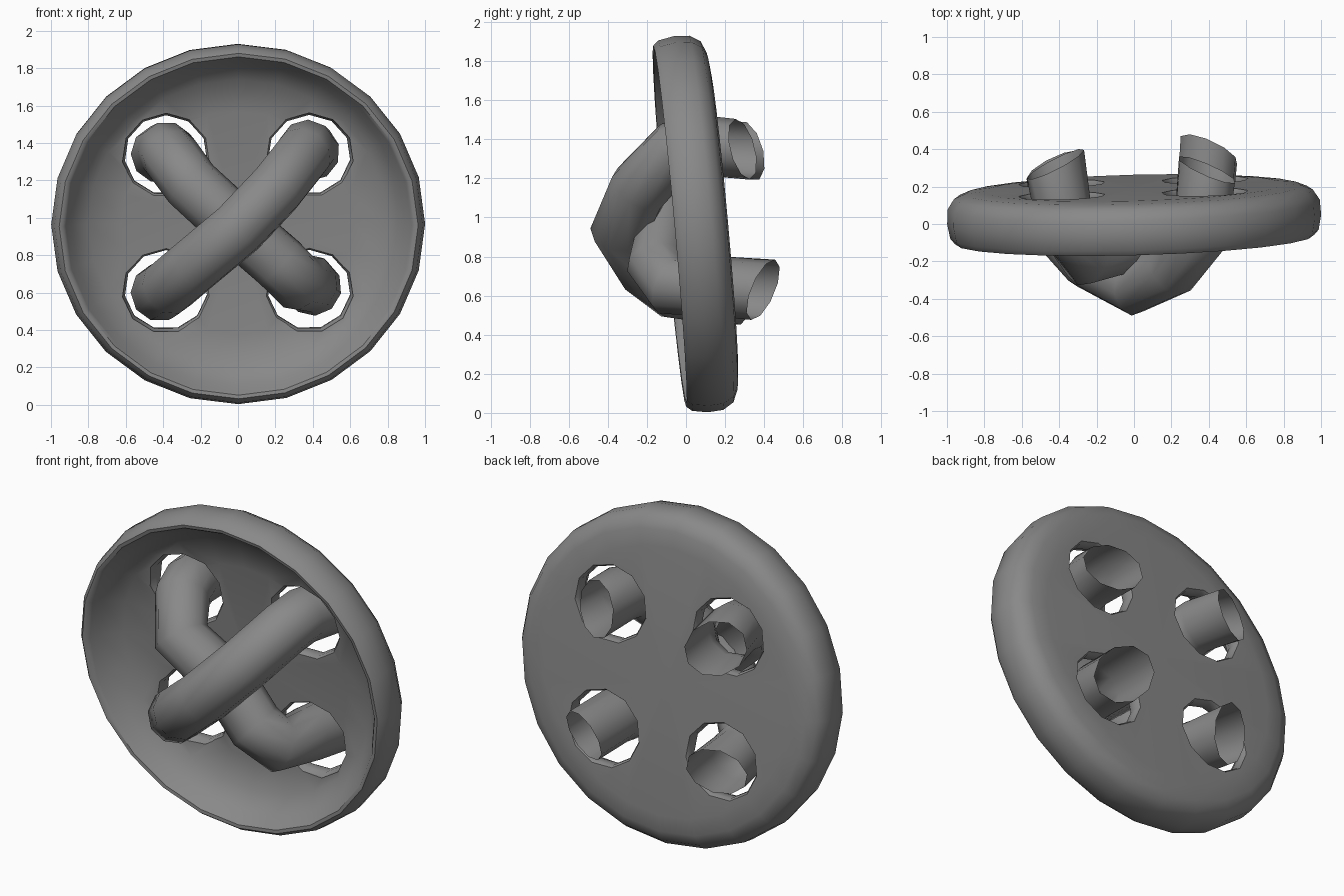
import bpy, bmesh, math
from mathutils import Matrix, Vector

if "Cube" in bpy.data.objects:
    bpy.data.objects.remove(bpy.data.objects["Cube"])

TILT = Matrix.Rotation(math.radians(5.2), 4, 'X') @ Matrix.Rotation(math.radians(1.5), 4, 'Z')
PLACE = Matrix.Translation((0, 0.054, 0.968)) @ TILT @ Matrix.Diagonal((1, 1, 0.966, 1))

grey = bpy.data.materials.new("dark_grey")
grey.diffuse_color = (0.25, 0.25, 0.25, 1)
grey.use_nodes = True
grey.node_tree.nodes["Principled BSDF"].inputs["Base Color"].default_value = grey.diffuse_color


def lathe(name, profile, sides, centre=(0, 0), matrix=PLACE):
    """Spin (radius, depth) points about the y axis; a radius of 0 is a pole."""
    bm = bmesh.new()
    rings = []
    for r, d in profile:
        n = 1 if r == 0 else sides
        rings.append([bm.verts.new((centre[0] + r * math.sin(2 * math.pi * i / sides), d,
                                    centre[1] + r * math.cos(2 * math.pi * i / sides)))
                      for i in range(n)])
    for a, b in zip(rings, rings[1:]):
        for i in range(sides):
            j = (i + 1) % sides
            quad = [a[i % len(a)], a[j % len(a)], b[j % len(b)], b[i % len(b)]]
            bm.faces.new(list(dict.fromkeys(quad)))
    bmesh.ops.recalc_face_normals(bm, faces=bm.faces)
    mesh = bpy.data.meshes.new(name)
    bm.to_mesh(mesh)
    bm.free()
    mesh.transform(matrix)
    mesh.materials.append(grey)
    ob = bpy.data.objects.new(name, mesh)
    bpy.context.collection.objects.link(ob)
    return ob


def select(ob):
    bpy.ops.object.select_all(action='DESELECT')
    ob.select_set(True)
    bpy.context.view_layer.objects.active = ob


# Dished disc with a rounded rim
disc = lathe("button_disc", [
    (0, 0.06), (0.62, 0.06), (0.8, 0.025), (0.89, -0.06), (0.925, -0.115),
    (0.94, -0.135), (0.96, -0.138), (0.985, -0.11), (1.0, -0.03), (0.995, 0.05),
    (0.96, 0.105), (0.9, 0.13), (0.8, 0.14), (0, 0.14)], 24)

# Four thread holes with softened edges
for sx in (-1, 1):
    for sz in (-1, 1):
        cutter = lathe("hole_cutter", [
            (0, -0.1), (0.236, -0.1), (0.236, 0.055), (0.222, 0.075), (0.222, 0.124),
            (0.236, 0.145), (0.236, 0.25), (0, 0.25)], 11, (sx * 0.383, sz * 0.375))
        cutter.hide_render = True
        select(disc)
        mod = disc.modifiers.new("hole", 'BOOLEAN')
        mod.operation = 'DIFFERENCE'
        mod.solver = 'EXACT'
        mod.object = cutter
        bpy.ops.object.modifier_apply(modifier=mod.name)
        bpy.data.objects.remove(cutter)
select(disc)
bpy.ops.object.shade_smooth_by_angle(angle=math.radians(45))


# Open-ended thread tubes, with the ends cut on a slant facing outward
def thread(name, points, radius):
    curve = bpy.data.curves.new(name, 'CURVE')
    curve.dimensions = '3D'
    curve.bevel_depth = radius
    curve.bevel_resolution = 3
    curve.use_fill_caps = False
    spline = curve.splines.new('POLY')
    spline.points.add(len(points) - 1)
    for p, co in zip(spline.points, points):
        p.co = (*co, 1)
    ob = bpy.data.objects.new(name, curve)
    bpy.context.collection.objects.link(ob)
    select(ob)
    bpy.ops.object.convert(target='MESH')
    ob = bpy.context.object
    for end in (Vector(points[0]), Vector(points[-1])):
        outward = Vector((end.x, 0, end.z - 0.97)).normalized()
        for v in ob.data.vertices:
            if (v.co - end).length < radius * 1.1:
                v.co.y -= 0.45 * (v.co - end).dot(outward)
    ob.data.materials.clear()
    ob.data.materials.append(grey)
    bpy.ops.object.shade_smooth_by_angle(angle=math.radians(50))


thread("front_thread", [
    (-0.42, 0.31, 0.60), (-0.40, 0.10, 0.61), (-0.37, -0.06, 0.63), (-0.24, -0.20, 0.74),
    (0.0, -0.335, 0.94), (0.2, -0.24, 1.15), (0.35, -0.06, 1.34), (0.37, 0.08, 1.37),
    (0.39, 0.29, 1.35)], 0.155)
thread("back_thread", [
    (-0.42, 0.32, 1.34), (-0.385, 0.10, 1.36), (-0.36, -0.01, 1.33), (-0.25, -0.18, 1.18),
    (0.0, -0.10, 0.95), (0.22, -0.15, 0.76), (0.33, -0.08, 0.65), (0.38, 0.12, 0.65),
    (0.40, 0.395, 0.63)], 0.155)
